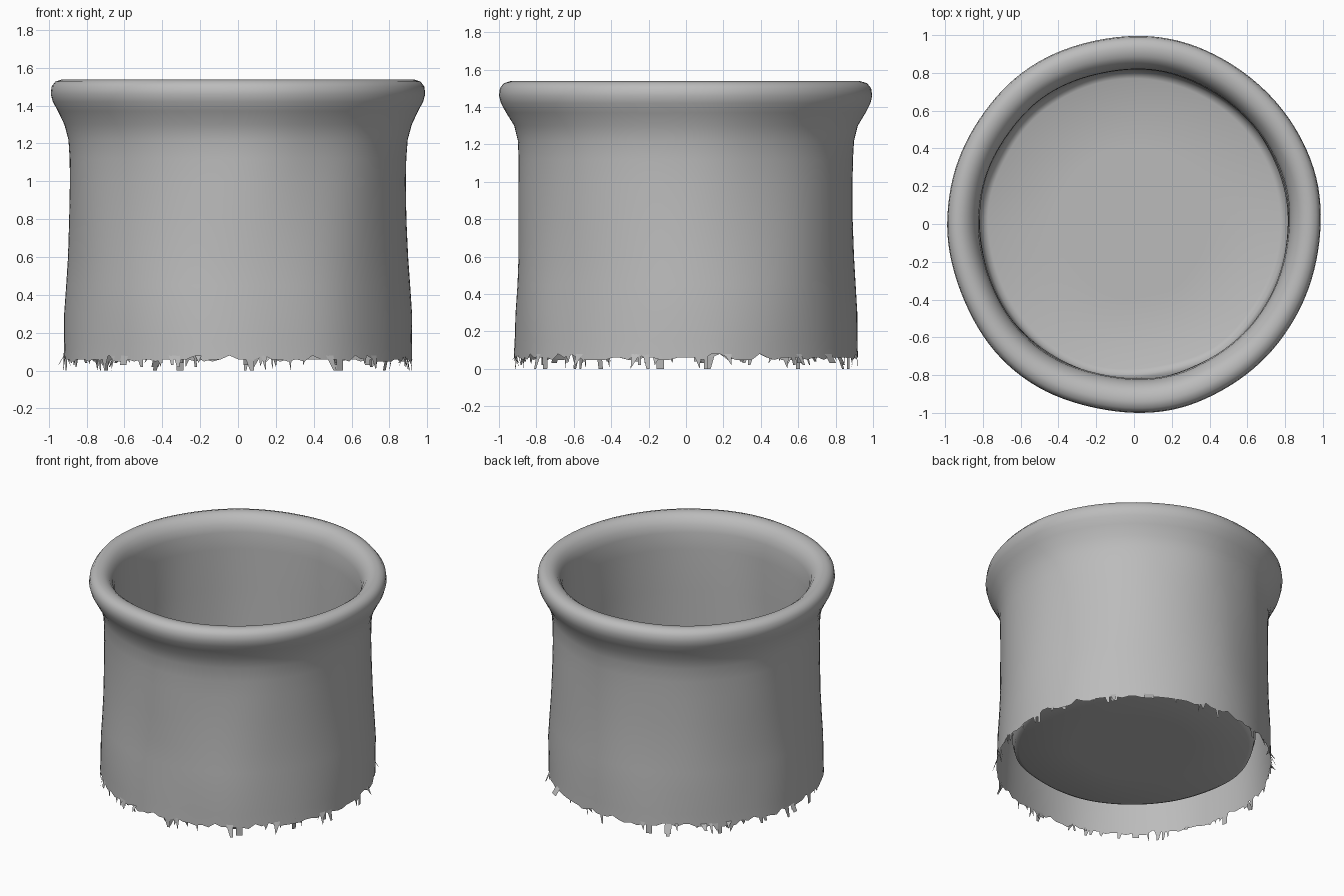
import bpy, bmesh, math, random
from mathutils import Vector, noise

random.seed(4)
SEGMENTS = 128

if "Cube" in bpy.data.objects:
    bpy.data.objects.remove(bpy.data.objects["Cube"], do_unlink=True)

# One clay colour
clay = bpy.data.materials.new("grey clay")
clay.use_nodes = True
colour = (0.5, 0.5, 0.5, 1)
clay.diffuse_color = colour
clay.node_tree.nodes["Principled BSDF"].inputs["Base Color"].default_value = colour


def point(radius, angle, z, wobble=0.012):
    """Point on the round body, with the slight unevenness of hand-made clay."""
    n = noise.noise(Vector((2 * math.cos(angle), 2 * math.sin(angle), 1.5 * z)))
    r = radius + wobble * n
    stretch = 1.012 if z > 1.35 and radius > 0.9 else 1.0
    return Vector((r * math.cos(angle), r * stretch * math.sin(angle), z))


def finish(bm, name):
    mesh = bpy.data.meshes.new(name)
    bm.to_mesh(mesh)
    bm.free()
    mesh.materials.append(clay)
    obj = bpy.data.objects.new(name, mesh)
    bpy.context.collection.objects.link(obj)
    bpy.ops.object.select_all(action="DESELECT")
    obj.select_set(True)
    bpy.context.view_layer.objects.active = obj
    bpy.ops.object.shade_smooth_by_angle(angle=math.radians(50))
    return obj


def lathe(name, profile, jagged_first=False):
    """Revolve a (radius, z) profile; a zero radius closes the end."""
    bm = bmesh.new()
    rings = []
    for row, (radius, z) in enumerate(profile):
        if radius == 0:
            rings.append([bm.verts.new((0, 0, z))] * SEGMENTS)
            continue
        ring = []
        for i in range(SEGMENTS):
            jag = random.choice((-0.012, 0, 0, 0.02)) if jagged_first and row == 0 else 0
            ring.append(bm.verts.new(point(radius, math.tau * i / SEGMENTS, z + jag)))
        rings.append(ring)
    for low, high in zip(rings, rings[1:]):
        for i in range(SEGMENTS):
            j = (i + 1) % SEGMENTS
            corners = list(dict.fromkeys((low[i], low[j], high[j], high[i])))
            bm.faces.new(corners)
    return finish(bm, name)


# Outer wall, rolled rim, inner wall and raised floor as one thin shell
outer = [(0.92, 0.06), (0.917, 0.15), (0.915, 0.3), (0.905, 0.45), (0.897, 0.6),
         (0.893, 0.8), (0.892, 1.0), (0.893, 1.12), (0.898, 1.22), (0.918, 1.3),
         (0.95, 1.37)]
rim = [(0.976, 1.42), (0.986, 1.46), (0.981, 1.5), (0.96, 1.527), (0.925, 1.538),
       (0.89, 1.53), (0.86, 1.508), (0.835, 1.47), (0.822, 1.42)]
inner = [(0.818, 1.3), (0.82, 1.0), (0.822, 0.7), (0.82, 0.4), (0.815, 0.27),
         (0.8, 0.215), (0.77, 0.2), (0.4, 0.2), (0, 0.2)]
lathe("pot_body", outer + rim + inner, jagged_first=True)

# Broken shards hanging along the lower edge, some bent outwards
bm = bmesh.new()
for _ in range(75):
    a = random.uniform(0, math.tau)
    half = random.uniform(0.008, 0.028)
    tip_z = random.choice((0, 0, 0.02, 0.03, 0.04))
    tip_r = 0.92 + random.choice((-0.02, 0, 0, 0.01, 0.03))
    top = [point(0.919, a + s * half, 0.08) for s in (-1, 1)]
    tips = [point(tip_r, a + half * t, tip_z)
            for t in random.choice(((0.9, -0.9), (0.6,), (-0.8,), (1, 0.2)))]
    bm.faces.new([bm.verts.new(p) for p in top + tips])
finish(bm, "broken_edge_shards")
